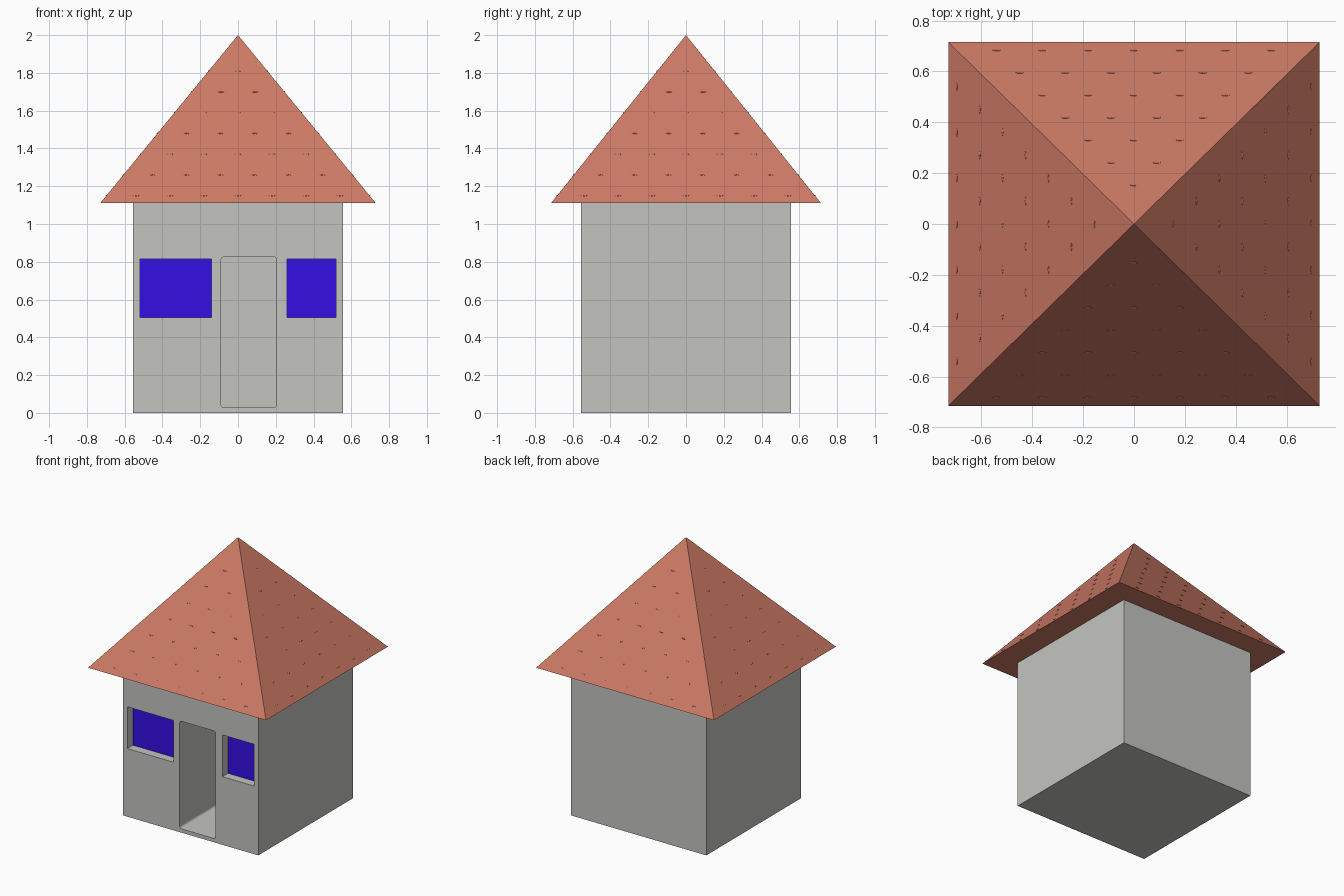
import bpy, bmesh, math
from mathutils import Matrix, Vector

if "Cube" in bpy.data.objects:
    bpy.data.objects.remove(bpy.data.objects["Cube"])


def srgb(r, g, b):
    return tuple(((c / 255 + 0.055) / 1.055) ** 2.4 for c in (r, g, b)) + (1,)


def material(name, rgb):
    m = bpy.data.materials.new(name)
    m.diffuse_color = srgb(*rgb)
    m.use_nodes = True
    m.node_tree.nodes["Principled BSDF"].inputs["Base Color"].default_value = m.diffuse_color
    return m


plaster = material("grey plaster", (196, 196, 192))
terracotta = material("terracotta", (205, 122, 101))
blue = material("window blue", (51, 14, 228))


def add_object(name, bm, mat):
    bmesh.ops.recalc_face_normals(bm, faces=bm.faces[:])
    me = bpy.data.meshes.new(name)
    bm.to_mesh(me)
    bm.free()
    me.materials.append(mat)
    ob = bpy.data.objects.new(name, me)
    bpy.context.collection.objects.link(ob)
    return ob


def box(name, x, y, z, mat, round_corners=0):
    bm = bmesh.new()
    bmesh.ops.create_cube(bm, size=1)
    for v in bm.verts:
        for i, (lo, hi) in enumerate((x, y, z)):
            v.co[i] = lo if v.co[i] < 0 else hi
    if round_corners:
        edges = [e for e in bm.edges
                 if abs(e.verts[0].co.y - e.verts[1].co.y) > 1e-4]
        bmesh.ops.bevel(bm, geom=edges, offset=round_corners, segments=4,
                        profile=0.5, affect='EDGES')
    return add_object(name, bm, mat)


# Walls with a deep doorway and two shallow window recesses
H, EAVE, FRONT = 0.555, 1.11, -0.555
walls = box("walls", (-H, H), (-H, H), (0, EAVE), plaster)
windows = {"left_window": (-0.52, -0.14), "right_window": (0.26, 0.52)}
WZ = (0.505, 0.815)
DEPTH = 0.07
cutters = [box("door_cutter", (-0.09, 0.205), (FRONT - 0.2, 0.1),
               (0.028, 0.826), plaster, 0.018)]
for name, x in windows.items():
    cutters.append(box(name + "_cutter", x, (FRONT - 0.2, FRONT + DEPTH),
                       WZ, plaster))
bpy.context.view_layer.objects.active = walls
for c in cutters:
    c.hide_render = True
    mod = walls.modifiers.new("cut", 'BOOLEAN')
    mod.operation = 'DIFFERENCE'
    mod.solver = 'EXACT'
    mod.object = c
    bpy.ops.object.modifier_apply(modifier=mod.name)
for c in cutters:
    bpy.data.objects.remove(c)

# Window panes at the back of the recesses
for name, x in windows.items():
    box(name, x, (FRONT + DEPTH - 0.005, FRONT + DEPTH + 0.002), WZ, blue)

# Pyramid roof
RX, RY, TOP = 0.73, 0.715, 2.0
bm = bmesh.new()
base = [bm.verts.new((sx * RX, sy * RY, EAVE))
        for sx, sy in ((-1, -1), (1, -1), (1, 1), (-1, 1))]
apex = bm.verts.new((0, 0, TOP))
bm.faces.new(base)
for i in range(4):
    bm.faces.new((base[i], base[(i + 1) % 4], apex))
add_object("roof", bm, terracotta)

# Tiny tile nubs barely breaking the roof surface, in staggered rows
bm = bmesh.new()
rise = TOP - EAVE
for side in range(4):
    run, half = (RY, RX) if side % 2 == 0 else (RX, RY)
    slope = math.atan2(rise, run)
    for row in range(7):
        z = 1.15 + row * 0.11
        t = (TOP - z) / rise
        for k in range(-5, 5):
            x = 0.18 * k + (0.09 if row % 2 else 0)
            if abs(x) > half * t - 0.03:
                continue
            place = (Matrix.Rotation(side * math.pi / 2, 4, 'Z')
                     @ Matrix.Translation(Vector((x, -run * t, z)))
                     @ Matrix.Rotation(slope, 4, 'X')
                     @ Matrix.Diagonal((0.018, 0.005, 0.003, 1)))
            bmesh.ops.create_icosphere(bm, subdivisions=1, radius=1,
                                       matrix=place)
add_object("roof_tile_nubs", bm, terracotta)
